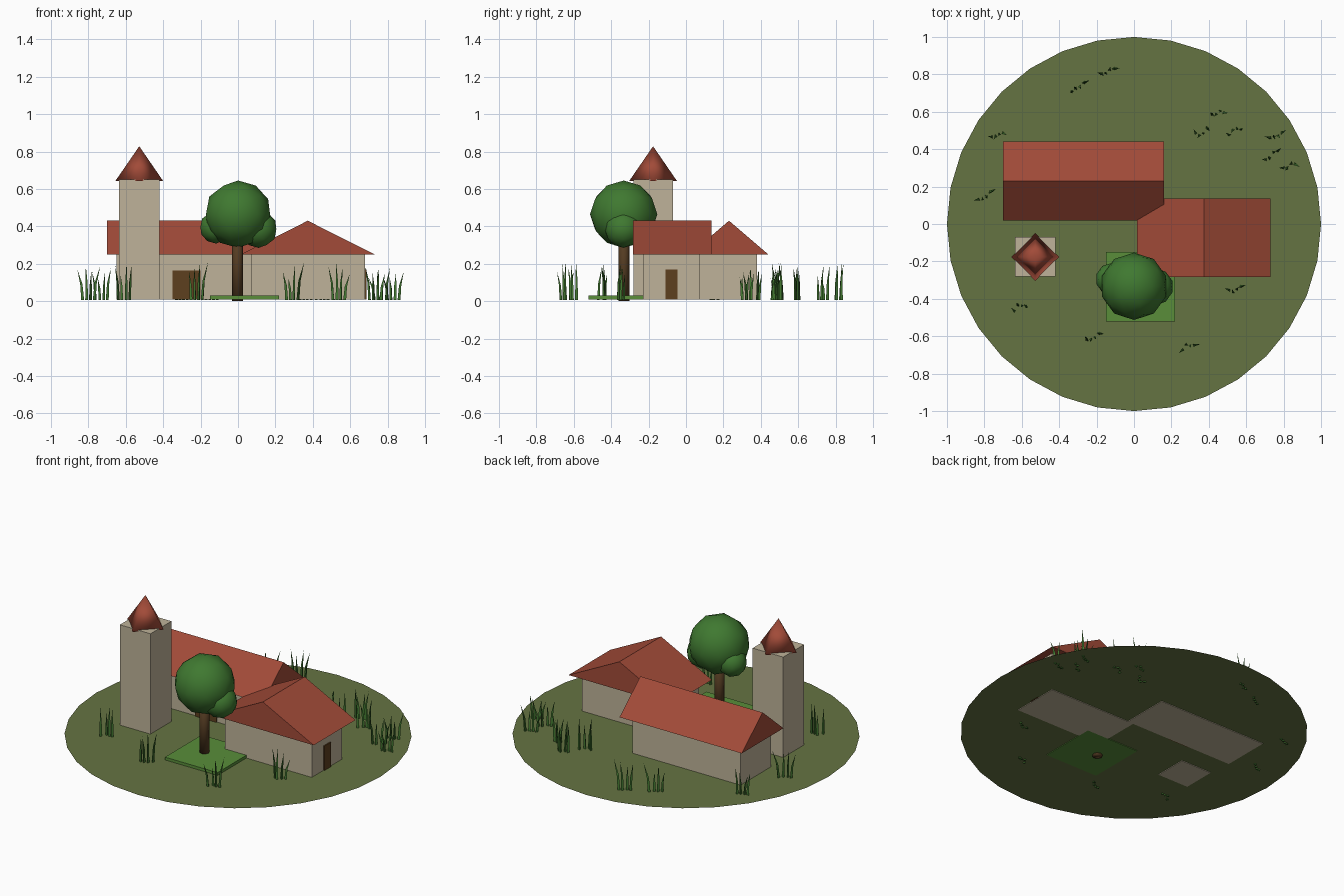
import bpy
import bmesh
import random
from math import pi, cos, sin
from mathutils import Matrix, Vector

random.seed(4)
default = bpy.data.objects.get("Cube")
if default:
    bpy.data.objects.remove(default, do_unlink=True)


def material(name, rgb):
    mat = bpy.data.materials.new(name)
    mat.use_nodes = True
    mat.diffuse_color = (*rgb, 1)
    mat.node_tree.nodes["Principled BSDF"].inputs["Base Color"].default_value = (*rgb, 1)
    return mat


MEADOW = material("meadow green", (0.13, 0.175, 0.055))
LAWN = material("lawn green", (0.10, 0.27, 0.042))
STONE = material("pale stone", (0.52, 0.45, 0.32))
TILE = material("red tile", (0.36, 0.07, 0.04))
WOOD = material("door wood", (0.11, 0.05, 0.013))
BARK = material("bark brown", (0.09, 0.045, 0.016))
LEAF = material("leaf green", (0.05, 0.19, 0.03))
GRASS = material("grass green", (0.055, 0.19, 0.03))


def finish(name, bm, mat, smooth=False):
    bmesh.ops.recalc_face_normals(bm, faces=bm.faces)
    for face in bm.faces:
        face.smooth = smooth
    mesh = bpy.data.meshes.new(name)
    bm.to_mesh(mesh)
    bm.free()
    mesh.materials.append(mat)
    obj = bpy.data.objects.new(name, mesh)
    bpy.context.collection.objects.link(obj)
    return obj


def box(name, mat, low, high):
    bm = bmesh.new()
    low, high = Vector(low), Vector(high)
    place = Matrix.Translation((low + high) / 2) @ Matrix.Diagonal((*(high - low), 1))
    bmesh.ops.create_cube(bm, size=1, matrix=place)
    return finish(name, bm, mat)


def cone(name, mat, sides, r1, r2, base, top, x, y, turn=0, smooth=True):
    bm = bmesh.new()
    place = Matrix.Translation((x, y, (base + top) / 2)) @ Matrix.Rotation(turn, 4, "Z")
    bmesh.ops.create_cone(bm, cap_ends=True, segments=sides, radius1=r1, radius2=r2,
                          depth=top - base, matrix=place)
    return finish(name, bm, mat, smooth)


def gable_roof(name, centre, length, span, turn):
    """Solid triangular prism with its ridge along local x."""
    bm = bmesh.new()
    ends = []
    for x in (-length / 2, length / 2):
        profile = [(x, -span / 2, 0.25), (x, span / 2, 0.25), (x, 0, 0.43)]
        ends.append([bm.verts.new(p) for p in profile])
        bm.faces.new(ends[-1])
    for i in range(3):
        j = (i + 1) % 3
        bm.faces.new((ends[0][i], ends[0][j], ends[1][j], ends[1][i]))
    bm.transform(Matrix.Translation((*centre, 0)) @ Matrix.Rotation(turn, 4, "Z"))
    return finish(name, bm, TILE)


# Ground disc and raised lawn
bm = bmesh.new()
bmesh.ops.create_circle(bm, cap_ends=True, segments=32, radius=1,
                        matrix=Matrix.Translation((0, 0, 0.012)))
finish("ground", bm, MEADOW)
box("lawn", LAWN, (-0.15, -0.52, 0.008), (0.22, -0.15, 0.03))

# Long wing at the back
box("long_wing_walls", STONE, (-0.65, 0.075, 0.008), (0.11, 0.38, 0.26))
gable_roof("long_wing_roof", (-0.27, 0.23), 0.86, 0.42, 0)
box("long_wing_door", WOOD, (-0.35, 0.068, 0.01), (-0.2, 0.076, 0.163))

# Short wing on the left side
box("short_wing_walls", STONE, (0.07, -0.23, 0.008), (0.68, 0.076, 0.26))
gable_roof("short_wing_roof", (0.373, -0.073), 0.42, 0.715, pi / 2)
box("short_wing_door", WOOD, (0.679, -0.11, 0.01), (0.687, -0.045, 0.168))

# Tower with a pointed roof
box("tower", STONE, (-0.635, -0.28, 0.008), (-0.42, -0.07, 0.65))
cone("tower_roof", TILE, 4, 0.128, 0, 0.642, 0.828, -0.528, -0.176)

# Tree
cone("trunk", BARK, 8, 0.029, 0.029, 0, 0.38, -0.003, -0.332)
crown_parts = [
    ("crown", (0, -0.333, 0.465), 0.18),
    ("crown_lobe_left", (0.11, -0.335, 0.385), 0.1),
    ("crown_lobe_right", (-0.118, -0.295, 0.395), 0.087),
]
for name, centre, radius in crown_parts:
    bm = bmesh.new()
    bmesh.ops.create_icosphere(bm, subdivisions=2, radius=radius,
                               matrix=Matrix.Translation(centre))
    finish(name, bm, LEAF, smooth=True)

# Grass tufts: tapering three-sided blades that curve outward
tufts = [(-0.30, 0.73), (-0.14, 0.82), (-0.73, 0.48), (-0.80, 0.15), (-0.61, -0.44),
         (-0.22, -0.60), (0.29, -0.65), (0.54, -0.35), (0.36, 0.49), (0.45, 0.59),
         (0.54, 0.50), (0.76, 0.475), (0.735, 0.365), (0.83, 0.31)]


def add_blade(bm, x, y, height, lean):
    turn = random.uniform(0, 2 * pi)
    rings = []
    for t, radius in ((0, 0.009), (0.5, 0.007)):
        cx, cy = x + lean[0] * t * t, y + lean[1] * t * t
        rings.append([bm.verts.new((cx + radius * cos(turn + k * 2 * pi / 3),
                                    cy + radius * sin(turn + k * 2 * pi / 3),
                                    0.005 + t * height)) for k in range(3)])
    tip = bm.verts.new((x + lean[0], y + lean[1], height))
    bm.faces.new(rings[0])
    for k in range(3):
        n = (k + 1) % 3
        bm.faces.new((rings[0][k], rings[0][n], rings[1][n], rings[1][k]))
        bm.faces.new((rings[1][k], rings[1][n], tip))


for number, (x, y) in enumerate(tufts, 1):
    bm = bmesh.new()
    for offset in (-0.03, -0.01, 0.01, 0.03):
        side = random.uniform(-0.012, 0.012)
        lean = (offset * random.uniform(0.3, 1.2), random.uniform(-0.02, 0.02))
        add_blade(bm, x + offset, y + offset * 0.5 + side, random.uniform(0.12, 0.21), lean)
    finish(f"grass_tuft_{number}", bm, GRASS)
